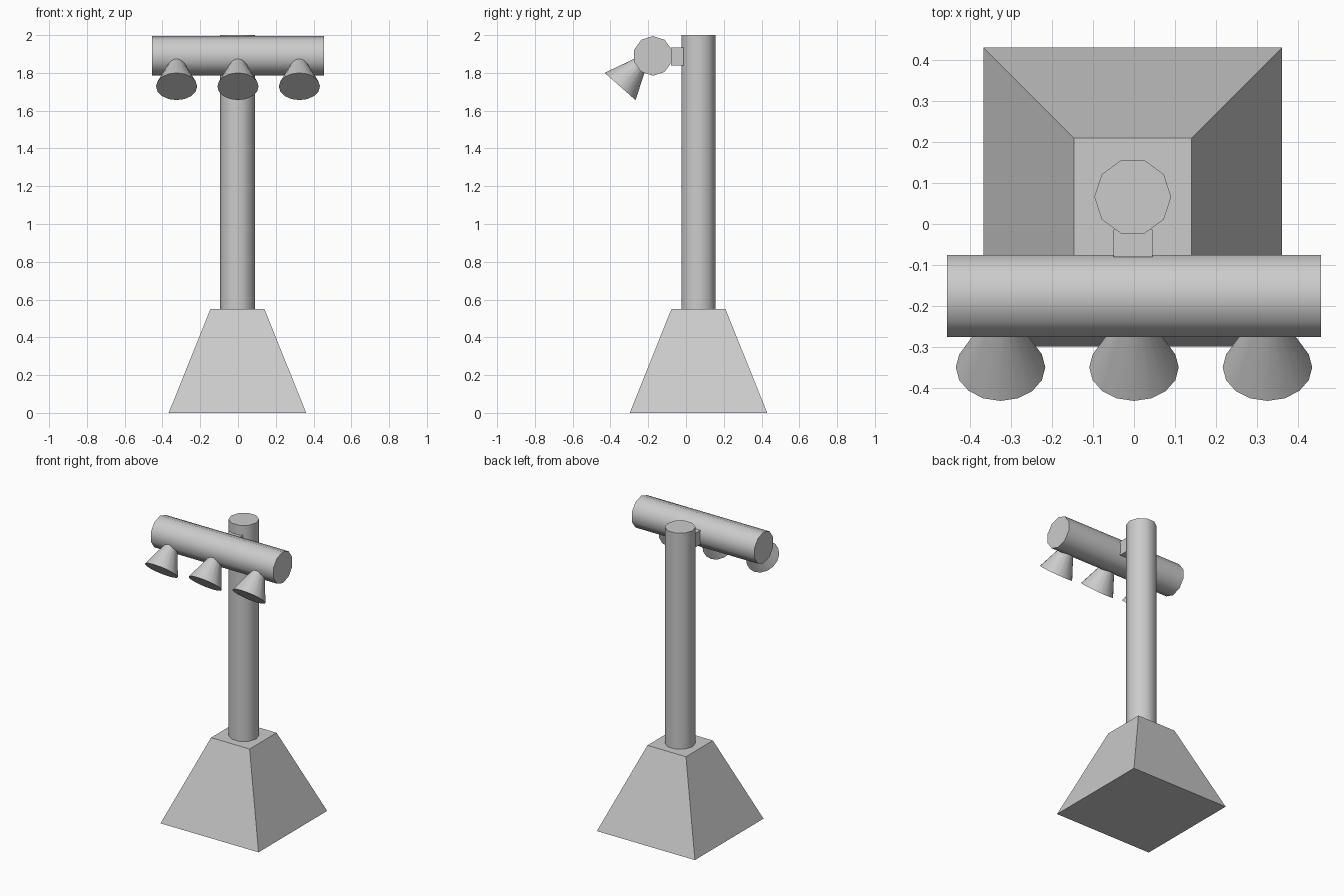
import bpy, bmesh, math
from mathutils import Vector

if "Cube" in bpy.data.objects:
    bpy.data.objects.remove(bpy.data.objects["Cube"])


def frustum(name, start, end, r1, r2, sides, ref, turn=0.0, smooth=True):
    """Capped (tapered) cylinder; the first corner lies along ref, rotated by turn."""
    a, b = Vector(start), Vector(end)
    axis = (b - a).normalized()
    u = Vector(ref).normalized()
    v = axis.cross(u)
    bm = bmesh.new()
    rings = []
    for c, r in ((a, r1), (b, r2)):
        angles = [turn + 2 * math.pi * i / sides for i in range(sides)]
        rings.append([bm.verts.new(c + r * (math.cos(t) * u + math.sin(t) * v)) for t in angles])
    low, high = rings
    for i in range(sides):
        j = (i + 1) % sides
        bm.faces.new((low[i], low[j], high[j], high[i]))
    bm.faces.new(low[::-1])
    bm.faces.new(high)
    mesh = bpy.data.meshes.new(name)
    bm.to_mesh(mesh)
    bm.free()
    ob = bpy.data.objects.new(name, mesh)
    bpy.context.collection.objects.link(ob)
    if smooth:
        bpy.ops.object.select_all(action='DESELECT')
        bpy.context.view_layer.objects.active = ob
        ob.select_set(True)
        bpy.ops.object.shade_smooth_by_angle(angle=math.radians(40))
    return ob


X = (1, 0, 0)
CX, CY = -0.003, 0.066

# Tapered square base
frustum("base", (CX, CY, 0), (CX, CY, 0.55), 0.364 * math.sqrt(2), 0.143 * math.sqrt(2),
        4, X, math.pi / 4, smooth=False)

# Ten-sided post
frustum("post", (CX, CY, 0.55), (CX, CY, 2.0), 0.0935, 0.0935, 10, X)

# Horizontal lamp bar
frustum("lamp_bar", (-0.455, -0.175, 1.89), (0.455, -0.175, 1.89), 0.105, 0.105, 10, (0, 0, 1))

# Square bracket joining bar and post
s = 0.0475 * math.sqrt(2)
bracket = frustum("bracket", (CX, -0.08, 1.887), (CX, -0.013, 1.887), s, s,
                  4, X, math.pi / 4, smooth=False)

# Three spotlights tilted forward and down
mouth_y, mouth_z, depth = -0.349, 1.728, 0.18
for i, x in enumerate((-0.325, 0, 0.325)):
    frustum(f"spotlight_{i + 1}", (x, mouth_y, mouth_z),
            (x, mouth_y + 0.66 * depth, mouth_z + 0.75 * depth), 0.109, 0.032, 16, X)
